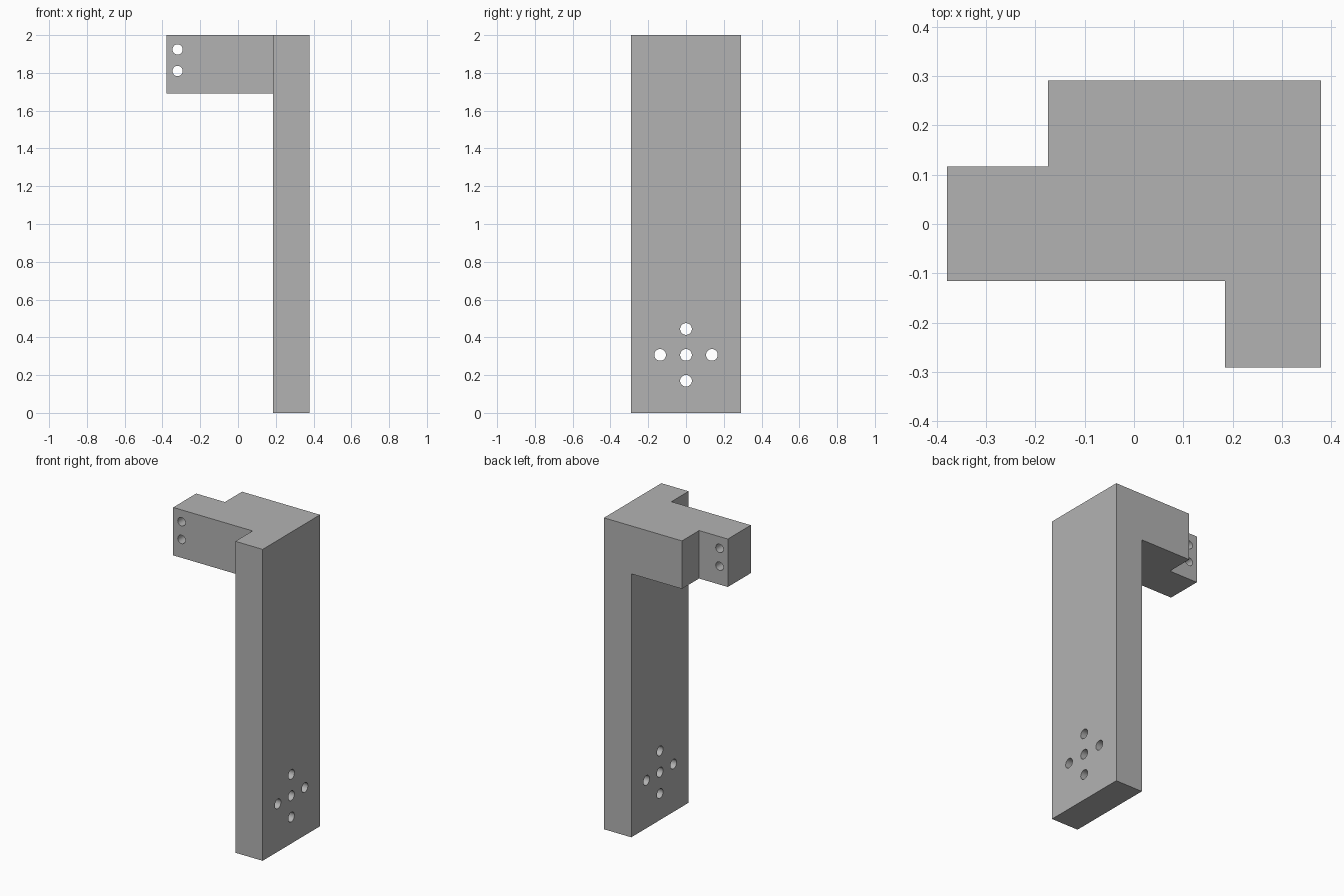
import bpy
import bmesh
from math import pi
from mathutils import Matrix

cube = bpy.data.objects.get("Cube")
if cube:
    bpy.data.objects.remove(cube, do_unlink=True)

grey = bpy.data.materials.new("plain grey")
grey.use_nodes = True
grey.diffuse_color = (0.45, 0.45, 0.45, 1)
grey.node_tree.nodes["Principled BSDF"].inputs["Base Color"].default_value = (0.45, 0.45, 0.45, 1)


def add_object(name, bm):
    bmesh.ops.recalc_face_normals(bm, faces=bm.faces)
    mesh = bpy.data.meshes.new(name)
    bm.to_mesh(mesh)
    bm.free()
    mesh.materials.append(grey)
    obj = bpy.data.objects.new(name, mesh)
    bpy.context.collection.objects.link(obj)
    return obj


def prism(name, outline, bottom, top):
    """Closed solid with an (x, y) outline."""
    bm = bmesh.new()
    low = [bm.verts.new((x, y, bottom)) for x, y in outline]
    high = [bm.verts.new((x, y, top)) for x, y in outline]
    bm.faces.new(low[::-1])
    bm.faces.new(high)
    for i in range(len(low)):
        j = (i + 1) % len(low)
        bm.faces.new((low[i], low[j], high[j], high[i]))
    return add_object(name, bm)


def drill(name, centre, radius, axis):
    """Long cylinder for cutting a through hole."""
    bm = bmesh.new()
    turn = Matrix.Rotation(pi / 2, 4, "Y" if axis == "X" else "X")
    bmesh.ops.create_cone(bm, cap_ends=True, segments=32, radius1=radius, radius2=radius,
                          depth=0.5, matrix=Matrix.Translation(centre) @ turn)
    return add_object(name, bm)


def combine(target, tool, operation):
    mod = target.modifiers.new(operation.title(), "BOOLEAN")
    mod.operation = operation
    mod.solver = "EXACT"
    mod.object = tool
    bpy.context.view_layer.objects.active = target
    bpy.ops.object.modifier_apply(modifier=mod.name)
    bpy.data.objects.remove(tool, do_unlink=True)


# Upright plate
side, depth, inner = 0.379, 0.291, 0.185
bracket = prism("bracket", [(inner, -depth), (side, -depth), (side, depth), (inner, depth)], 0, 2)

# Stepped arm at the top, overlapping the plate so they join as one solid
arm = prism("arm", [(-side, -0.116), (0.28, -0.116), (0.28, depth), (-0.175, depth),
                    (-0.175, 0.117), (-side, 0.117)], 1.692, 2)
combine(bracket, arm, "UNION")

# Cross of holes through the plate
for y, z in ((0, 0), (-1, 0), (1, 0), (0, -1), (0, 1)):
    combine(bracket, drill("plate_hole", (0.28, y * 0.137, 0.307 + z * 0.137), 0.031, "X"), "DIFFERENCE")

# Pair of holes through the arm tip
for z in (1.81, 1.924):
    combine(bracket, drill("arm_hole", (-0.32, 0, z), 0.027, "Y"), "DIFFERENCE")

# Smooth hole walls, sharp edges elsewhere
bpy.ops.object.select_all(action="DESELECT")
bracket.select_set(True)
bpy.context.view_layer.objects.active = bracket
bpy.ops.object.shade_smooth_by_angle()
